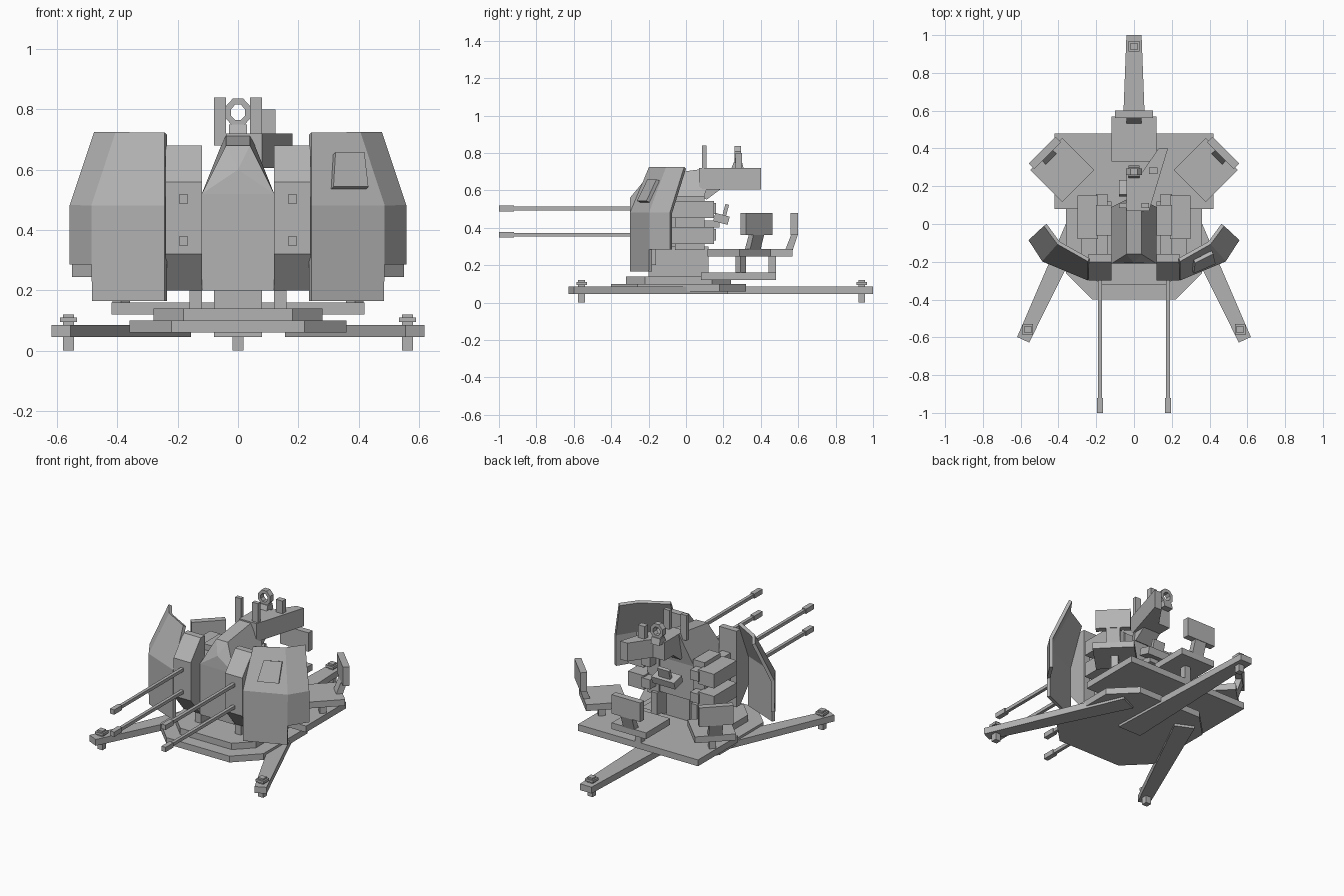
import bpy, bmesh, math
from mathutils import Vector, Matrix

if "Cube" in bpy.data.objects:
    bpy.data.objects.remove(bpy.data.objects["Cube"])

grey = bpy.data.materials.new("plain_grey")
grey.diffuse_color = (0.45, 0.45, 0.45, 1)
grey.use_nodes = True
grey.node_tree.nodes["Principled BSDF"].inputs["Base Color"].default_value = grey.diffuse_color


def mesh(name, verts, faces, mat=None):
    me = bpy.data.meshes.new(name)
    me.from_pydata([Vector(v) for v in verts], [], faces)
    if mat:
        me.transform(mat)
    bm = bmesh.new()
    bm.from_mesh(me)
    bmesh.ops.recalc_face_normals(bm, faces=bm.faces)
    bm.to_mesh(me)
    bm.free()
    me.materials.append(grey)
    ob = bpy.data.objects.new(name, me)
    bpy.context.collection.objects.link(ob)
    return ob


def prism(name, bottom, top, mat=None):
    """Solid between two rings with equal point counts."""
    n = len(bottom)
    faces = [tuple(range(n)), tuple(range(n, 2 * n))]
    faces += [(i, (i + 1) % n, n + (i + 1) % n, n + i) for i in range(n)]
    return mesh(name, list(bottom) + list(top), faces, mat)


def slab(name, pts, z0, z1, mat=None):
    return prism(name, [(x, y, z0) for x, y in pts], [(x, y, z1) for x, y in pts], mat)


def side_prism(name, pts, x0, x1, mat=None):
    return prism(name, [(x0, y, z) for y, z in pts], [(x1, y, z) for y, z in pts], mat)


def box(name, x0, x1, y0, y1, z0, z1, mat=None):
    return slab(name, [(x0, y0), (x1, y0), (x1, y1), (x0, y1)], z0, z1, mat)


def octagon(cy, rx, ry, cx):
    pts = [(rx - cx, -ry), (rx, -ry + cx), (rx, ry - cx), (rx - cx, ry)]
    pts += [(-x, -y) for x, y in pts]
    return [(x, y + cy) for x, y in pts]


def plate(name, verts, faces, thick, offset=0):
    ob = mesh(name, verts, faces)
    mod = ob.modifiers.new("thickness", "SOLIDIFY")
    mod.thickness = thick
    mod.offset = offset
    return ob


# Base plates and rear platform
slab("base_plate", octagon(-0.04, 0.36, 0.36, 0.14), 0.06, 0.10)
slab("turntable", octagon(-0.04, 0.28, 0.28, 0.10), 0.10, 0.14)
box("rear_platform", -0.42, 0.42, 0.08, 0.48, 0.12, 0.16)


# Outrigger legs with levelling feet
def outrigger(name, inner, outer, w0, w1):
    a, b = Vector(inner), Vector(outer)
    d = (b - a).normalized()
    n = Vector((-d.y, d.x))
    slab(name + "_leg", [a + n * w0, b + n * w1, b - n * w1, a - n * w0], 0.045, 0.085)
    f = b - d * 0.06
    for part, r, z0, z1 in (("_foot", 0.018, 0, 0.12), ("_foot_plate", 0.028, 0.095, 0.11)):
        box(name + part, f.x - r, f.x + r, f.y - r, f.y + r, z0, z1)


outrigger("rear", (0, -0.04), (0, 1.0), 0.08, 0.04)
for s, side in ((-1, "left"), (1, "right")):
    outrigger("front_" + side, (s * 0.21, 0.2), (s * 0.587, -0.613), 0.06, 0.035)


# Crew seats: local origin at seat centre, backrest toward +y
def seat(name, x, y, angle):
    m = Matrix.Translation((x, y, 0)) @ Matrix.Rotation(math.radians(angle), 4, 'Z')
    box(name + "_seat", -0.12, 0.12, -0.12, 0.12, 0.245, 0.285, m)
    box(name + "_seat_post", -0.02, 0.02, -0.01, 0.03, 0.16, 0.245, m)
    side_prism(name + "_back_post", [(0.08, 0.28), (0.12, 0.28), (0.15, 0.37), (0.115, 0.37)],
               -0.04, 0.04, m)
    box(name + "_backrest", -0.10, 0.10, 0.11, 0.15, 0.36, 0.48, m)


seat("rear", 0, 0.45, 0)
seat("left", -0.38, 0.285, 45)
seat("right", 0.38, 0.285, -45)

# Central body and pedestal
box("front_panel", -0.12, 0.12, -0.21, -0.16, 0.20, 0.52)
box("cradle_body", -0.12, 0.12, -0.16, 0.09, 0.30, 0.52)
box("pedestal", -0.08, 0.08, -0.10, 0.08, 0.14, 0.30)

# Faceted hood with a beaked front
hood = [(-0.12, -0.21, 0.52), (0.12, -0.21, 0.52), (0.12, 0.09, 0.52), (-0.12, 0.09, 0.52),
        (-0.04, -0.16, 0.68), (0.04, -0.16, 0.68), (0.04, 0.13, 0.72), (-0.04, 0.13, 0.72),
        (0, -0.205, 0.60)]
mesh("hood", hood, [(0, 3, 2, 1), (1, 2, 6, 5), (2, 3, 7, 6), (3, 0, 4, 7), (4, 5, 6, 7),
                    (0, 1, 8), (1, 5, 8), (5, 4, 8), (4, 0, 8)])

# Control box behind the body
tilt = Matrix.Translation((0, 0.19, 0.45)) @ Matrix.Rotation(math.radians(-15), 4, 'X')
box("control_box", -0.08, 0.08, -0.04, 0.04, -0.025, 0.02, tilt)
box("control_lever", -0.04, 0.04, 0.0, 0.02, 0.02, 0.08, tilt)
box("control_bracket", -0.03, 0.03, 0.08, 0.18, 0.40, 0.44)

# Sight arm, uprights and ring
slab("sight_arm", [(-0.04, 0.07), (0.08, 0.07), (0.18, 0.40), (0.13, 0.40), (0.04, 0.27),
                   (-0.04, 0.27)], 0.605, 0.72)
side_prism("sight_arm_brace", [(0.0, 0.61), (0.11, 0.55), (0.19, 0.61)], -0.04, 0.08)
for s, side in ((-1, "left"), (1, "right")):
    xs = sorted((s * 0.04, s * 0.08))
    box("sight_upright_" + side, *xs, 0.085, 0.11, 0.68, 0.84)
box("sight_side_bracket", 0.08, 0.125, 0.265, 0.30, 0.66, 0.80)
side_prism("sight_ring_base", [(0.24, 0.71), (0.31, 0.71), (0.30, 0.75), (0.255, 0.75)],
           -0.03, 0.03)
ring, rf = [], []
for i in range(8):
    a = math.radians(22.5 + 45 * i)
    for y in (0.26, 0.295):
        for r in (0.045, 0.025):
            ring.append((r * math.cos(a), y, 0.79 + r * 1.1 * math.sin(a)))
    p, q = 4 * i, 4 * ((i + 1) % 8)
    rf += [(p + j, q + j, q + k, p + k) for j, k in ((0, 1), (1, 3), (3, 2), (2, 0))]
mesh("sight_ring", ring, rf)

for s, side in ((-1, "left"), (1, "right")):
    def sbox(name, x0, x1, *rest):
        box(name + "_" + side, *sorted((s * x0, s * x1)), *rest)

    # Side yoke and gun mount column
    sbox("yoke", 0.12, 0.16, -0.20, 0.12, 0.14, 0.30)
    sbox("mount_column", 0.12, 0.20, -0.06, 0.10, 0.28, 0.57)

    # Faceted gun shield
    side_prism("gun_shield_" + side,
               [(-0.2, 0.68), (-0.3, 0.56), (-0.3, 0.32), (-0.2, 0.2), (-0.16, 0.2), (-0.16, 0.68)],
               s * 0.12, s * 0.24)

    # Paired guns with magazines
    for z, level in ((0.503, "upper"), (0.363, "lower")):
        tag = level + "_"
        sbox(tag + "barrel", 0.17, 0.19, -0.95, -0.28, z - 0.01, z + 0.01)
        sbox(tag + "muzzle", 0.165, 0.195, -1.0, -0.92, z - 0.015, z + 0.015)
        sbox(tag + "receiver", 0.14, 0.20, -0.18, 0.16, z - 0.03, z + 0.03)
        sbox(tag + "magazine", 0.19, 0.30, -0.08, 0.15, z - 0.05, z + 0.04)

    # Folded outer armour shield
    v = [(0.24, -0.29, 0.165), (0.48, -0.19, 0.165), (0.24, -0.29, 0.48), (0.48, -0.19, 0.48),
         (0.24, -0.19, 0.72), (0.40, -0.10, 0.72), (0.55, -0.08, 0.285), (0.55, -0.08, 0.48),
         (0.47, -0.005, 0.72), (0.48, -0.19, 0.285)]
    v = [Vector((s * x, y, z)) for x, y, z in v]
    plate("outer_shield_" + side, v,
          [(0, 1, 9, 3, 2), (2, 3, 5, 4), (9, 6, 7, 3), (3, 7, 8, 5)], 0.02)

    # Vision hatch on the right shield
    if s > 0:
        def on_panel(u, w):
            p = v[2].lerp(v[3], u).lerp(v[4].lerp(v[5], u), w)
            return p + Vector((0.33, -0.85, 0.38)) * 0.018
        plate("vision_hatch", [on_panel(0.3, 0.22), on_panel(0.82, 0.22),
                               on_panel(0.92, 0.7), on_panel(0.4, 0.7)], [(0, 1, 2, 3)], 0.02)
